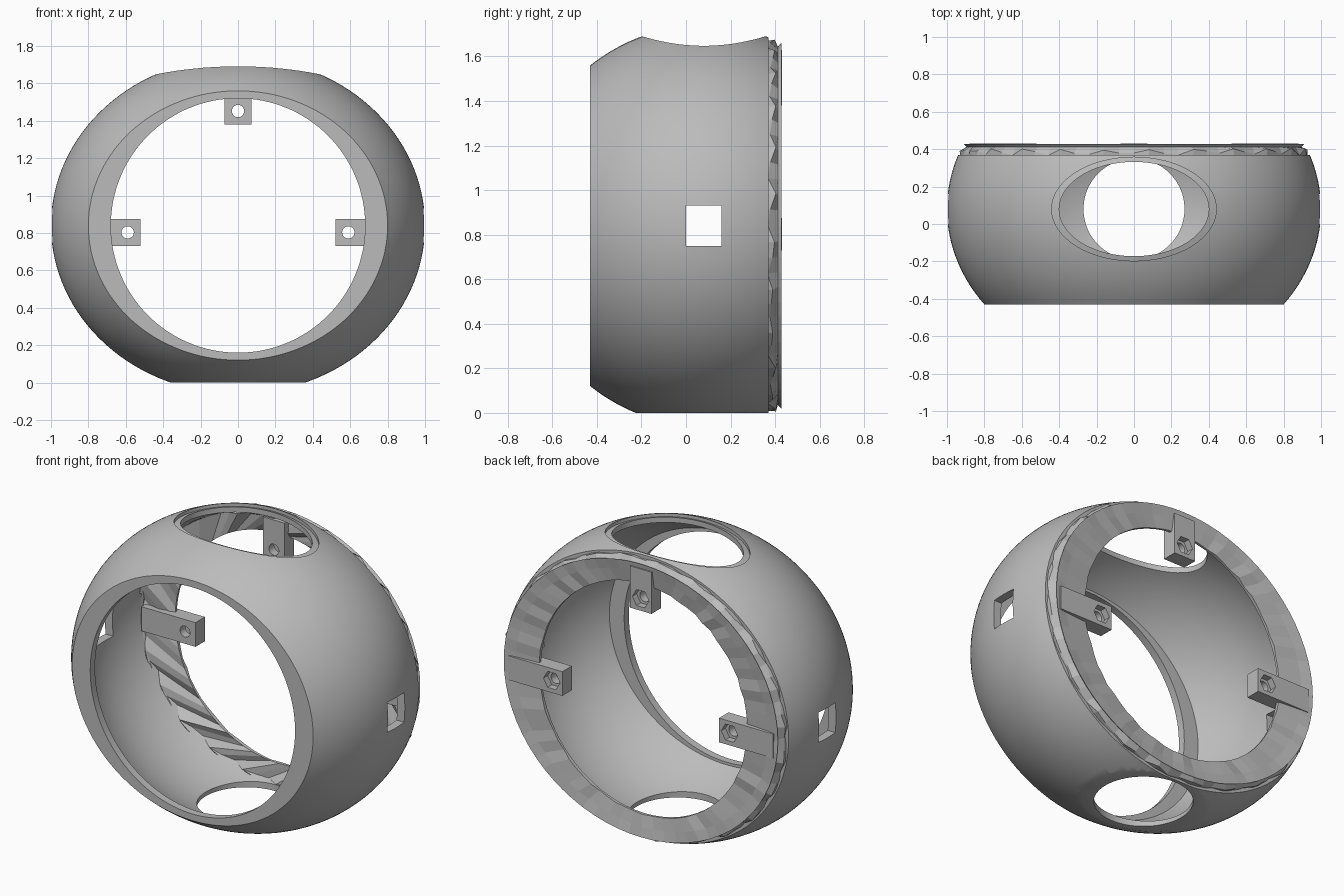
import bpy, bmesh, math, random
from mathutils import Vector

random.seed(4)
if "Cube" in bpy.data.objects:
    bpy.data.objects.remove(bpy.data.objects["Cube"])

grey = bpy.data.materials.new("plain_grey")
grey.use_nodes = True
grey.diffuse_color = (0.5, 0.5, 0.5, 1)
grey.node_tree.nodes["Principled BSDF"].inputs["Base Color"].default_value = (0.5, 0.5, 0.5, 1)

CY, CZ = 0.08, 0.84          # centre of the ellipsoid
FRONT, BACK = -0.43, 0.43
OUT = (1.0, 0.85, 0.9)       # outer skin radii
INN = (0.95, 0.81, 0.85)     # inner skin radii


def finish(name, bm):
    bmesh.ops.recalc_face_normals(bm, faces=bm.faces)
    mesh = bpy.data.meshes.new(name)
    bm.to_mesh(mesh)
    bm.free()
    mesh.materials.append(grey)
    obj = bpy.data.objects.new(name, mesh)
    bpy.context.collection.objects.link(obj)
    return obj


def loft(name, rings, loop=False):
    """Skin a list of point rings; close into a tube loop or cap the ends."""
    bm = bmesh.new()
    rows = [[bm.verts.new(p) for p in ring] for ring in rings]
    n = len(rows[0])
    pairs = list(zip(rows, rows[1:])) + ([(rows[-1], rows[0])] if loop else [])
    for a, b in pairs:
        for i in range(n):
            j = (i + 1) % n
            bm.faces.new((a[i], a[j], b[j], b[i]))
    if not loop:
        bm.faces.new(rows[0])
        bm.faces.new(rows[-1])
    return finish(name, bm)


def angles(n):
    return [2 * math.pi * i / n for i in range(n)]


def y_ring(rx, rz, y, n=128):
    return [(rx * math.cos(a), y, CZ + rz * math.sin(a)) for a in angles(n)]


def z_ring(rx, ry, z, n=96):
    return [(rx * math.cos(a), CY + ry * math.sin(a), z) for a in angles(n)]


def sunk_ring(rx, ry, depth):
    """Ring lying a little below the top of the outer skin."""
    def drop(x, y):
        return CZ - depth + OUT[2] * math.sqrt(1 - (x / OUT[0]) ** 2 - ((y - CY) / OUT[1]) ** 2)
    return [(x, y, drop(x, y)) for x, y, _ in z_ring(rx, ry, 0)]


def box(name, lo, hi):
    bm = bmesh.new()
    bmesh.ops.create_cube(bm, size=1)
    lo, hi = Vector(lo), Vector(hi)
    for v in bm.verts:
        v.co = [(l + h) / 2 + c * (h - l) for l, h, c in zip(lo, hi, v.co)]
    return finish(name, bm)


def rod(name, x, z, r, y0, y1, sides):
    ring = lambda y: [(x + r * math.cos(a), y, z + r * math.sin(a)) for a in angles(sides)]
    return loft(name, [ring(y0), ring(y1)])


def cut(obj, cutters):
    for c in cutters:
        c.hide_render = True
        m = obj.modifiers.new("cut", 'BOOLEAN')
        m.operation, m.solver, m.object = 'DIFFERENCE', 'EXACT', c
    bpy.context.view_layer.update()
    deps = bpy.context.evaluated_depsgraph_get()
    mesh = bpy.data.meshes.new_from_object(obj.evaluated_get(deps))
    obj.modifiers.clear()
    obj.data = mesh
    for c in cutters:
        bpy.data.objects.remove(c)


def section_at(radii, y):
    """Half width and half height of an ellipsoid at depth y."""
    s = math.sqrt(1 - ((y - CY) / radii[1]) ** 2)
    return radii[0] * s, radii[2] * s


# Hollow shell: outer skin, inner skin and flat front lip
ROWS, EDGE, LIP = 28, 0.37, -0.385
rings = []
for i in range(ROWS + 1):
    y = FRONT + (EDGE - FRONT) * i / ROWS
    rings.append(y_ring(*section_at(OUT, y), y))
for i in range(ROWS + 1):
    y = EDGE + (LIP - EDGE) * i / ROWS
    rings.append(y_ring(*section_at(INN, y), y))
rings += [y_ring(0.68, 0.68, LIP), y_ring(0.68, 0.68, FRONT)]
shell = loft("shell", rings, loop=True)

# Top opening with a sunken ledge, bottom opening, side windows, flat foot
cut(shell, [
    loft("ledge_cutter", [sunk_ring(0.44, 0.277, 0.02), z_ring(0.44, 0.277, 2),
                          z_ring(0.38, 0.235, 2), sunk_ring(0.38, 0.235, 0.02)], loop=True),
    loft("top_cutter", [z_ring(0.4, 0.252, 1.2), z_ring(0.4, 0.252, 2.1)]),
    loft("bottom_cutter", [z_ring(0.27, 0.27, -0.5), z_ring(0.27, 0.27, 0.5)]),
    box("window_cutter", (-2, 0, 0.75), (2, 0.16, 0.93)),
    box("foot_cutter", (-2, -2, -1), (2, 2, 0)),
])
bpy.ops.object.select_all(action='DESELECT')
shell.select_set(True)
bpy.context.view_layer.objects.active = shell
bpy.ops.object.shade_smooth_by_angle(angle=math.radians(30))

# Rough faceted back ring: jagged teeth outside, dished face, twisted blades inside
N, TWIST = 72, 0.25
profiles = []
for k, a in enumerate(angles(N)):
    tooth = (k % 3) / 2
    y1 = 0.372 + 0.025 * tooth + random.uniform(-0.008, 0.008)
    w1, h1 = section_at(OUT, y1)
    grow = 0.975 + 0.03 * tooth
    y2 = 0.34 + 0.04 * tooth + random.uniform(-0.015, 0.015)
    dish = random.uniform(-0.006, 0.006)
    section = [(0.93, 0.83, 0.35, 0), (w1 * grow, h1 * grow, y1, 0),
               (0.895, 0.805, 0.412, 0), (0.91, 0.82, 0.428, 0),
               (0.84, 0.76, 0.42 + dish, 0), (0.69, 0.69, 0.408 + dish, 0),
               (0.69, 0.69, 0.39, 0), (0.89, 0.795, y2, -TWIST)]
    profiles.append([(rx * math.cos(a + t), y, max(0.0, CZ + rz * math.sin(a + t)))
                     for rx, rz, y, t in section])
loft("back_ring", profiles, loop=True)

# Three mounting brackets with a bolt hole and a hexagonal nut pocket
brackets = {
    "left_bracket": ((0.52, 0.73), (0.88, 0.875), (0.59, 0.803)),
    "right_bracket": ((-0.88, 0.73), (-0.52, 0.875), (-0.59, 0.803)),
    "top_bracket": ((-0.072, 1.38), (0.072, 1.63), (0, 1.452)),
}
for name, (lo, hi, hole) in brackets.items():
    block = box(name, (lo[0], 0.34, lo[1]), (hi[0], BACK, hi[1]))
    cut(block, [rod("bolt_cutter", *hole, 0.033, 0.2, 0.6, 32),
                rod("nut_cutter", *hole, 0.055, 0.39, 0.6, 6)])
